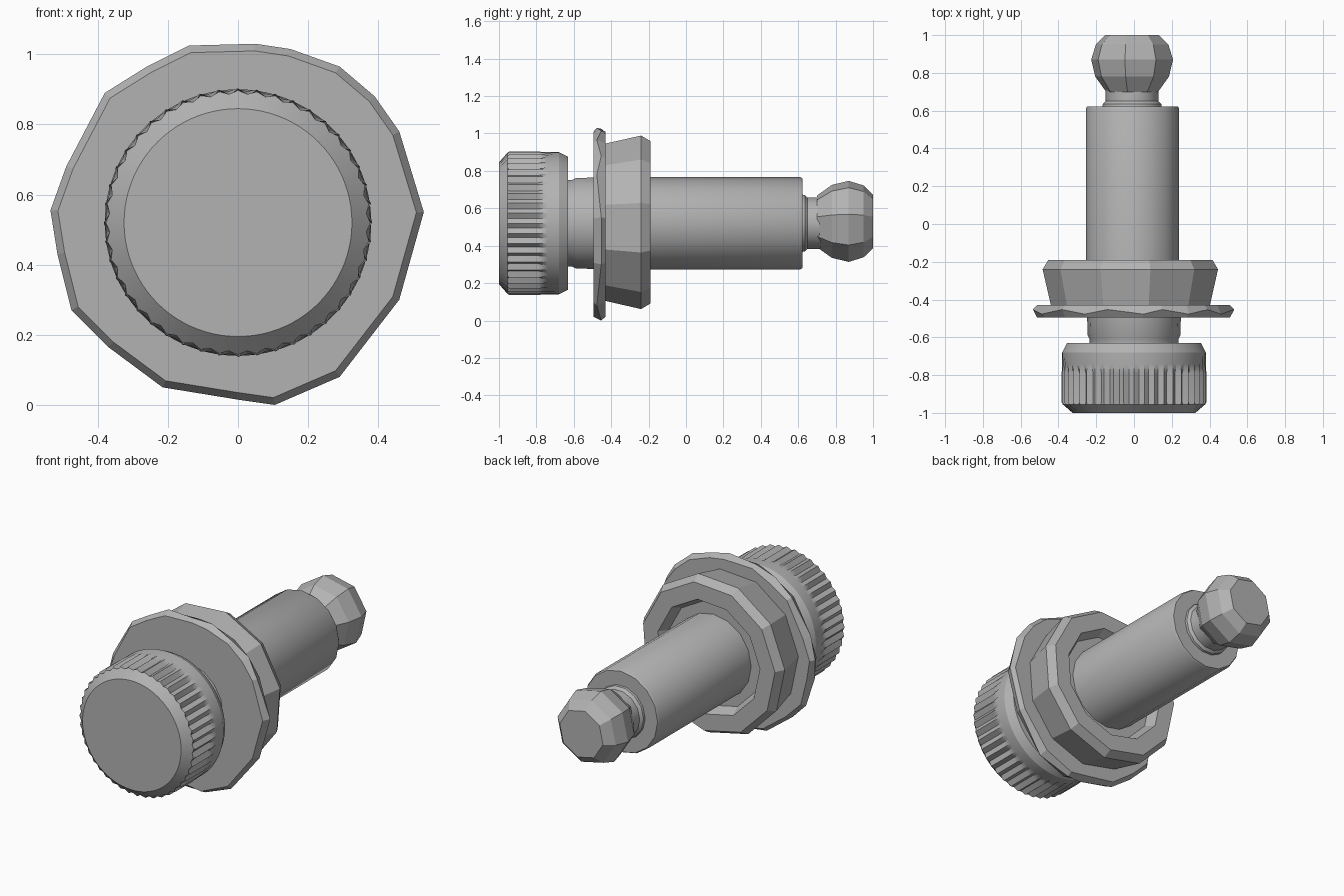
import bpy, bmesh, math

cube = bpy.data.objects.get("Cube")
if cube:
    bpy.data.objects.remove(cube, do_unlink=True)

AXIS_Z = 0.52

steel = bpy.data.materials.new("plain grey steel")
steel.use_nodes = True
GREY = (0.45, 0.45, 0.45, 1)
steel.diffuse_color = GREY
steel.node_tree.nodes["Principled BSDF"].inputs["Base Color"].default_value = GREY


def finish(bm, name, angle):
    """Turn a bmesh into a shaded object; angle 0 keeps it faceted."""
    bmesh.ops.recalc_face_normals(bm, faces=bm.faces)
    mesh = bpy.data.meshes.new(name)
    bm.to_mesh(mesh)
    bm.free()
    mesh.materials.append(steel)
    obj = bpy.data.objects.new(name, mesh)
    bpy.context.collection.objects.link(obj)
    if angle:
        bpy.ops.object.select_all(action='DESELECT')
        obj.select_set(True)
        bpy.context.view_layer.objects.active = obj
        bpy.ops.object.shade_smooth_by_angle(angle=math.radians(angle))
    return obj


def circle(bm, y, radius, sides, tooth=0, phase=0, cx=0, cz=AXIS_Z):
    """Ring of vertices around the long axis, optionally toothed."""
    ring = []
    for i in range(sides):
        a = math.radians(phase) + math.tau * i / sides
        r = radius + tooth * (-1) ** i
        ring.append(bm.verts.new((cx + r * math.cos(a), y, cz + r * math.sin(a))))
    return ring


def skin(bm, rings, caps=(True, True)):
    """Join successive rings with quads and close the ends."""
    for a, b in zip(rings, rings[1:]):
        for i in range(len(a)):
            j = (i + 1) % len(a)
            bm.faces.new((a[i], a[j], b[j], b[i]))
    if caps[0]:
        bm.faces.new(rings[0])
    if caps[1]:
        bm.faces.new(rings[-1])


def lathe(name, profile, sides, angle=30, **place):
    bm = bmesh.new()
    skin(bm, [circle(bm, y, r, sides, **place) for y, r in profile])
    return finish(bm, name, angle)


# Knurled cap head with a hexagonal socket
bm = bmesh.new()
head_profile = [(-1, 0.325, 0), (-0.955, 0.372, 0.005), (-0.945, 0.372, 0.011),
                (-0.79, 0.372, 0.011), (-0.74, 0.378, 0.002),
                (-0.68, 0.38, 0), (-0.63, 0.355, 0)]
rings = [circle(bm, y, r, 88, t) for y, r, t in head_profile]
skin(bm, rings, caps=(False, True))
hexagon = circle(bm, -1, 0.147, 6, phase=90, cx=-0.008)
rim = [bm.edges.get((rings[0][i - 1], rings[0][i])) for i in range(88)]
hex_edges = [bm.edges.new((hexagon[i - 1], hexagon[i])) for i in range(6)]
bmesh.ops.bridge_loops(bm, edges=rim + hex_edges)

# Socket floor is a valley running from top corner to bottom corner
top, upper_a, lower_a, bottom, lower_b, upper_b = hexagon
deep_top = bm.verts.new((top.co.x, -0.86, top.co.z))
deep_bottom = bm.verts.new((bottom.co.x, -0.86, bottom.co.z))
for up, low in ((upper_a, lower_a), (upper_b, lower_b)):
    bm.faces.new((up, low, deep_bottom, deep_top))
    bm.faces.new((top, up, deep_top))
    bm.faces.new((bottom, low, deep_bottom))
finish(bm, "knurled_head", 25)

# Collar between head and washer
lathe("collar", [(-0.64, 0.235), (-0.61, 0.235), (-0.59, 0.245), (-0.44, 0.25)], 18)

# Uneven hammered washer: outline as (x, z) corners
outline = [(0.53, 0.55), (0.46, 0.78), (0.39, 0.88), (0.29, 0.965), (0.15, 1.015),
           (0.05, 1.03), (-0.14, 1.025), (-0.26, 0.965), (-0.38, 0.89),
           (-0.49, 0.68), (-0.535, 0.555), (-0.515, 0.43), (-0.475, 0.27),
           (-0.37, 0.165), (-0.215, 0.05), (0, 0.015), (0.105, 0),
           (0.29, 0.08), (0.46, 0.3)]
bm = bmesh.new()
rings = []
for y, scale, wobble in ((-0.495, 0.96, 0), (-0.465, 1, 0.012), (-0.43, 0.96, 0)):
    rings.append([bm.verts.new((x * scale, y + wobble * (-1) ** i,
                                AXIS_Z + (z - AXIS_Z) * scale))
                  for i, (x, z) in enumerate(outline)])
skin(bm, rings)
finish(bm, "washer", 0)

# Tapered nut with a recess around the shaft
lathe("nut", [(-0.435, 0.425), (-0.24, 0.47), (-0.19, 0.44), (-0.19, 0.34),
              (-0.25, 0.31), (-0.25, 0.2)], 11, angle=20, phase=12, cx=-0.015, cz=0.53)

# Shaft, neck and faceted end knob
lathe("shaft", [(-0.45, 0.247), (0.61, 0.247), (0.622, 0.24)], 16, cx=-0.008)
lathe("neck", [(0.6, 0.16), (0.635, 0.155), (0.65, 0.14), (0.72, 0.14)], 14, cx=-0.01)
lathe("end_knob", [(0.7, 0.14), (0.78, 0.198), (0.87, 0.22), (0.95, 0.195), (1, 0.145)],
      8, angle=0, phase=10, cx=-0.01, cz=0.53)
